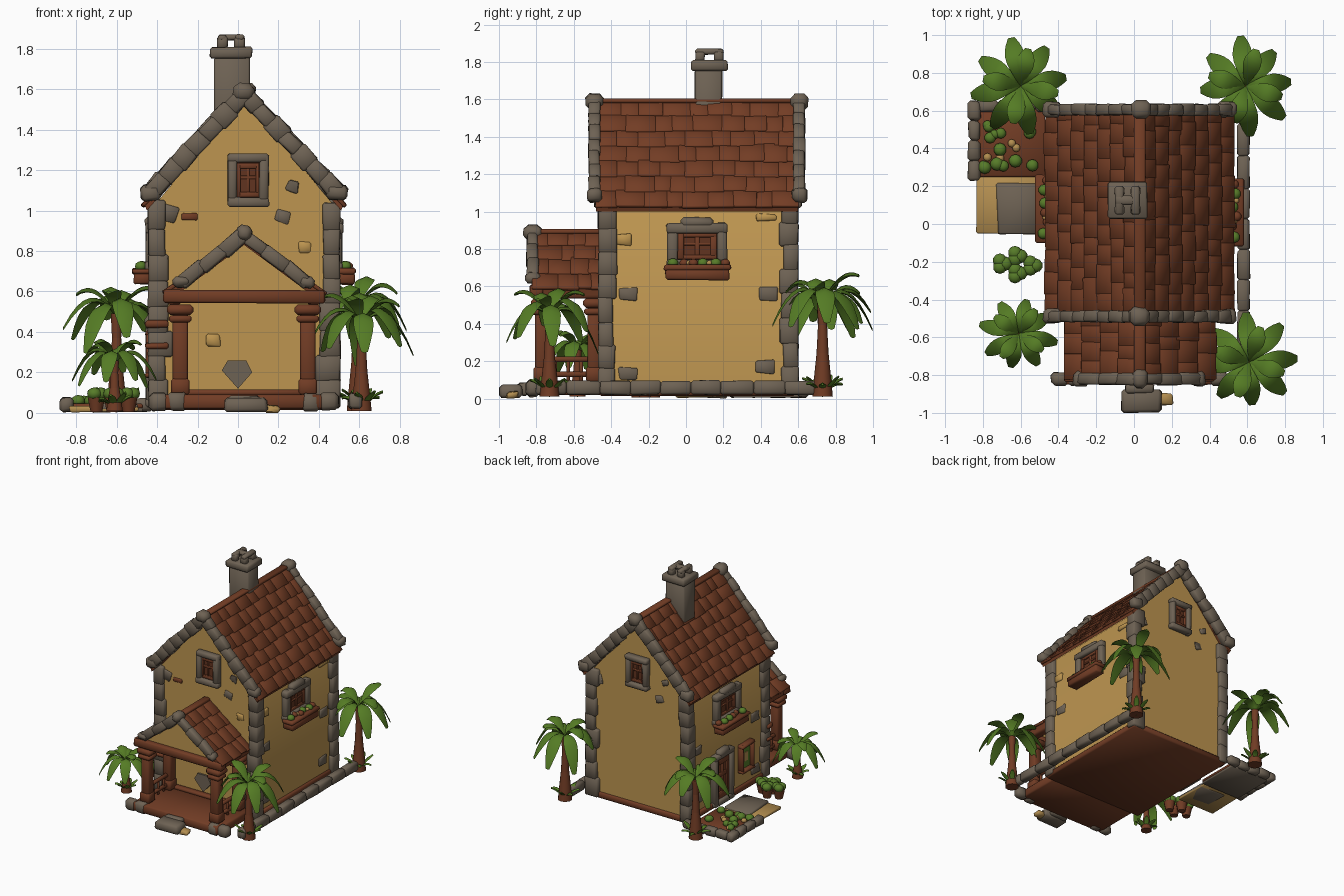
import bpy, bmesh, math, random
from mathutils import Matrix, Vector, Euler

if "Cube" in bpy.data.objects:
    bpy.data.objects.remove(bpy.data.objects["Cube"])

random.seed(4)
CX = 0.03                                   # house centre line


def mat(name, r, g, b):
    m = bpy.data.materials.new(name)
    m.diffuse_color = (r, g, b, 1)
    m.use_nodes = True
    m.node_tree.nodes["Principled BSDF"].inputs["Base Color"].default_value = m.diffuse_color
    return m


PLASTER = mat("plaster", 0.51, 0.30, 0.08)
STONE = mat("stone", 0.155, 0.122, 0.088)
ROOF = mat("roof_tile", 0.17, 0.046, 0.018)
WOOD = mat("wood", 0.165, 0.045, 0.018)
DARK = mat("dark_wood", 0.12, 0.034, 0.014)
LEAF = mat("palm_leaf", 0.09, 0.20, 0.018)
BUSH = mat("bush_green", 0.095, 0.20, 0.022)
SAND = mat("sand", 0.45, 0.27, 0.08)


def finish(bm, name, material):
    bmesh.ops.recalc_face_normals(bm, faces=bm.faces[:])
    me = bpy.data.meshes.new(name)
    bm.to_mesh(me)
    bm.free()
    me.materials.append(material)
    me.shade_smooth()
    me.set_sharp_from_angle(angle=math.radians(52))
    ob = bpy.data.objects.new(name, me)
    bpy.context.collection.objects.link(ob)
    return ob


def block(bm, c, s, rot=(0, 0, 0), bev=0.01, jit=0.0, M=Matrix()):
    """Bevelled box with slightly uneven corners."""
    t = bmesh.new()
    bmesh.ops.create_cube(t, size=1)
    for v in t.verts:
        v.co = Vector([v.co[i] * s[i] + random.uniform(-jit, jit) for i in range(3)])
    if bev:
        bmesh.ops.bevel(t, geom=t.edges[:], offset=min(bev, min(s) * 0.3), segments=1, affect='EDGES')
    t.transform(M @ Matrix.Translation(c) @ Euler(rot).to_matrix().to_4x4())
    tmp = bpy.data.meshes.new("tmp")
    t.to_mesh(tmp)
    t.free()
    bm.from_mesh(tmp)
    bpy.data.meshes.remove(tmp)


def prism(bm, pts, y0, y1):
    a = [bm.verts.new((x, y0, z)) for x, z in pts]
    b = [bm.verts.new((x, y1, z)) for x, z in pts]
    n = len(pts)
    bm.faces.new(a)
    bm.faces.new(b[::-1])
    for i in range(n):
        bm.faces.new((a[i], b[i], b[(i + 1) % n], a[(i + 1) % n]))


def ball(bm, c, r, sz=0.85):
    bmesh.ops.create_icosphere(bm, subdivisions=2, radius=r,
                               matrix=Matrix.Translation(c) @ Matrix.Diagonal((1, 1, sz, 1)))


def single(name, material, *boxes, **kw):
    bm = bmesh.new()
    for c, s in boxes:
        block(bm, c, s, **kw)
    return finish(bm, name, material)


# House body and floor
bm = bmesh.new()
prism(bm, [(-0.41, 0.04), (0.47, 0.04), (0.47, 1.03), (CX, 1.56), (-0.41, 1.03)], -0.44, 0.57)
finish(bm, "house_walls", PLASTER)
single("base_floor", WOOD, ((CX, 0.06, 0.04), (0.92, 1.05, 0.05)))


# Tiled gable roofs: overlapping staggered courses on a thin chevron deck
def roof(name, top, half, drop, y0, y1, rows, cols, t):
    a = math.atan2(drop, half)
    L = math.hypot(drop, half)
    bm = bmesh.new()
    prism(bm, [(CX - half, top - drop), (CX, top), (CX + half, top - drop),
               (CX + half - 0.01, top - drop - t), (CX, top - t * 1.5), (CX - half + 0.01, top - drop - t)], y0, y1)
    w = (y1 - y0) / cols
    for s in (-1, 1):
        d = Vector((s * math.cos(a), 0, -math.sin(a)))
        n = Vector((s * math.sin(a), 0, math.cos(a)))
        for r in range(rows):
            cuts = [y0] + [y0 + (c + 0.5 * (r % 2) + random.uniform(-0.2, 0.2)) * w for c in range(1, cols)] + [y1]
            for ya, yb in zip(cuts, cuts[1:]):
                p = Vector((CX, (ya + yb) / 2, top)) + d * (L * (r + 0.5) / rows) + n * random.uniform(0.0, 0.005)
                block(bm, p, (L / rows * random.uniform(1.05, 1.25), yb - ya + 0.008, 0.02),
                      (random.uniform(-0.03, 0.03), s * (a - 0.05), 0), 0.004, 0.002)
    block(bm, (CX, (y0 + y1) / 2, top + 0.003), (0.06, y1 - y0, 0.025), bev=0.01)
    finish(bm, name, ROOF)


roof("main_roof", 1.59, 0.49, 0.565, -0.48, 0.60, 7, 9, 0.025)
roof("porch_roof", 0.89, 0.39, 0.30, -0.82, -0.44, 4, 4, 0.04)


# Rough stones along the gable edges
def verge(name, y, top, half, drop, n, th, cap):
    a = math.atan2(drop, half)
    bm = bmesh.new()
    for s in (-1, 1):
        for i in range(n):
            f = (i + 0.5) / n
            block(bm, (CX + s * half * f, y, top - drop * f),
                  (math.hypot(half, drop) / n * 1.15, 0.06, th * random.uniform(0.9, 1.15)),
                  (0, s * (a + random.uniform(-0.08, 0.08)), 0), 0.01, 0.005)
        block(bm, (CX + s * half, y, top - drop), (cap, 0.08, cap * 0.8), (0, 0.1 * s, 0), 0.018, 0.008)
    block(bm, (CX, y, top + 0.01), (cap * 1.05, 0.1, cap * 0.95), (0, 0.1, 0), 0.025, 0.008)
    finish(bm, name, STONE)


verge("front_gable_stones", -0.49, 1.575, 0.46, 0.485, 7, 0.085, 0.10)
verge("back_gable_stones", 0.605, 1.575, 0.46, 0.485, 7, 0.085, 0.10)
verge("porch_gable_stones", -0.82, 0.88, 0.31, 0.235, 3, 0.065, 0.075)

# Corner stones
bm = bmesh.new()
for x, sx in ((-0.41, -1), (0.47, 1)):
    for y, sy in ((-0.44, -1), (0.57, 1)):
        z = 0.03
        for i in range(8):
            h = random.uniform(0.115, 0.14)
            w, d = random.choice(((0.10, 0.08), (0.085, 0.10), (0.12, 0.09)))
            block(bm, (x - sx * (w / 2 - 0.035), y - sy * (d / 2 - 0.03), z + h / 2), (w, d, h + 0.012),
                  (0, 0, 0), 0.01, 0.004)
            z += h
finish(bm, "corner_stones", STONE)

# Loose stones set in the plaster
bm = bmesh.new()
for x, z, w, h in ((0.22, 0.97, 0.07, 0.06), (0.27, 1.12, 0.06, 0.05), (-0.34, 0.99, 0.08, 0.08)):
    block(bm, (x, -0.44, z), (w, 0.02, h), (0, 0.3, 0), 0.006, 0.008)
    block(bm, (2 * CX - x, 0.57, z), (w, 0.02, h), (0, 0.3, 0), 0.006, 0.008)
for y, z in ((-0.31, 0.56), (0.44, 0.56), (-0.31, 0.13), (0.42, 0.17)):
    for x in (-0.41, 0.47):
        block(bm, (x, y, z), (0.02, 0.10, 0.07), (0, 0, 0), 0.006, 0.008)
prism(bm, [(-0.08, 0.21), (-0.05, 0.26), (0.04, 0.26), (0.07, 0.20), (0.0, 0.12)], -0.455, -0.43)
finish(bm, "wall_stones", STONE)
single("plaster_lumps", PLASTER, ((0.33, -0.44, 0.82), (0.06, 0.025, 0.06)), ((-0.12, -0.44, 0.36), (0.07, 0.025, 0.06)),
       ((0.47, -0.33, 0.85), (0.025, 0.08, 0.06)), ((0.47, 0.43, 0.97), (0.025, 0.10, 0.04)), jit=0.008)
single("exposed_bricks", WOOD, ((-0.24, -0.44, 0.97), (0.08, 0.016, 0.035)),
       ((-0.40, -0.45, 0.44), (0.115, 0.07, 0.035)), ((-0.40, -0.45, 0.33), (0.115, 0.07, 0.03)), jit=0.005)


# Framed openings; local -y is outward
def opening(name, pos, ang, w, h, b, frame=STONE, pane=DARK, hood=0.0, bars=True):
    M = Matrix.Translation(pos) @ Matrix.Rotation(math.radians(ang), 4, 'Z')
    bm = bmesh.new()
    for s in (-1, 1):
        block(bm, (s * (w - b) / 2, -0.015, 0), (b, 0.06, h), (0, 0, 0), 0.01, 0.004, M)
        block(bm, (0, -0.018, s * (h - b) / 2), (w * 1.03, 0.06, b), (0, 0, 0), 0.01, 0.004, M)
    if hood:
        block(bm, (0, -0.02, h / 2), (w * 0.55, 0.06, hood), (0, 0, 0), 0.02, 0.004, M)
    finish(bm, name + "_frame", frame)
    iw, ih = w - 2 * b, h - 2 * b
    bm = bmesh.new()
    block(bm, (0, 0, 0), (iw + 0.02, 0.03, ih + 0.02), M=M, bev=0)
    finish(bm, name + "_pane", pane)
    bm = bmesh.new()
    if not bars:                             # small painted plate
        block(bm, (0, -0.016, 0), (iw * 0.45, 0.008, ih * 0.4), M=M, bev=0)
        finish(bm, name + "_plate", SAND)
        return
    for s in (-1, 1):
        block(bm, (s * iw * 0.42, -0.012, 0), (iw * 0.16, 0.03, ih), M=M, bev=0.003)
        block(bm, (0, -0.012, s * ih * 0.42), (iw, 0.03, ih * 0.16), M=M, bev=0.003)
    block(bm, (0, -0.012, 0), (iw * 0.12, 0.025, ih), M=M, bev=0.003)
    block(bm, (0, -0.012, ih * 0.08), (iw, 0.025, ih * 0.1), M=M, bev=0.003)
    finish(bm, name + "_bars", WOOD)


opening("front_attic_window", (0.05, -0.44, 1.15), 0, 0.20, 0.26, 0.045)
opening("back_attic_window", (0.03, 0.57, 1.15), 180, 0.20, 0.26, 0.045)
opening("right_window", (0.47, 0.06, 0.815), 90, 0.32, 0.25, 0.055, hood=0.06)
opening("left_window", (-0.41, 0.08, 0.815), -90, 0.32, 0.25, 0.055, hood=0.06)
opening("side_door", (-0.41, 0.14, 0.24), -90, 0.25, 0.42, 0.045, pane=WOOD, hood=0.06)
opening("side_panel", (-0.41, -0.17, 0.29), -90, 0.16, 0.23, 0.025, frame=WOOD, pane=BUSH, bars=False)

# Flower boxes with mixed plants
for side, x, y in (("right", 0.53, 0.06), ("left", -0.47, 0.08)):
    single(side + "_flower_box", WOOD, ((x, y, 0.665), (0.09, 0.34, 0.06)), ((x, y, 0.70), (0.105, 0.36, 0.03)),
           jit=0.004)
    for kind, m, r, ys in (("plants", BUSH, 0.03, (-0.13, 0.03, 0.10)), ("red_flowers", WOOD, 0.026, (-0.07, -0.02, 0.15)),
                           ("pale_flowers", SAND, 0.016, (-0.045, 0.065))):
        bm = bmesh.new()
        for v in ys:
            ball(bm, (x + random.uniform(-0.015, 0.015), y + v, 0.725), r)
        finish(bm, side + "_box_" + kind, m)

# Chimney with small open top
single("chimney", STONE, ((-0.03, 0.12, 1.55), (0.175, 0.145, 0.42)), ((-0.035, 0.125, 1.78), (0.21, 0.195, 0.055)),
       *[((-0.035 + sx * 0.043, 0.125 + sy * 0.05, 1.83), (0.052, 0.05, 0.06)) for sx in (-1, 1) for sy in (-1, 1)],
       ((-0.035, 0.125, 1.855), (0.125, 0.05, 0.03)), ((-0.078, 0.125, 1.855), (0.045, 0.15, 0.03)),
       ((0.008, 0.125, 1.855), (0.045, 0.15, 0.03)), jit=0.003, bev=0.01)

# Porch: floor, posts with capitals, beams, rails, gable infill
single("porch_floor", WOOD, ((CX, -0.64, 0.055), (0.80, 0.42, 0.07)), ((CX, -0.46, 0.10), (0.62, 0.05, 0.03)))
bm = bmesh.new()
for s in (-1, 1):
    x = CX + s * 0.315
    for y in (-0.77, -0.49):
        block(bm, (x, y, 0.30), (0.075, 0.075, 0.46))
        block(bm, (x, y, 0.13), (0.09, 0.09, 0.08))
        block(bm, (x, y, 0.465), (0.11, 0.11, 0.035))
        block(bm, (x, y, 0.51), (0.13, 0.12, 0.05), bev=0.016)
    block(bm, (x + s * 0.03, -0.63, 0.57), (0.07, 0.38, 0.07))
    for z in (0.13, 0.21):
        block(bm, (x, -0.63, z), (0.03, 0.28, 0.03))
    for y in (-0.70, -0.63, -0.56):
        block(bm, (x, y, 0.15), (0.02, 0.02, 0.12))
block(bm, (CX, -0.80, 0.575), (0.80, 0.07, 0.065), jit=0.004)
finish(bm, "porch_timber", WOOD)
bm = bmesh.new()
prism(bm, [(-0.30, 0.59), (0.36, 0.59), (CX, 0.85)], -0.795, -0.77)
finish(bm, "porch_gable_infill", PLASTER)

# Ground stones, step and paving
bm = bmesh.new()
block(bm, (0.04, -0.94, 0.04), (0.21, 0.12, 0.07), jit=0.006, bev=0.015)
block(bm, (CX, -0.87, 0.05), (0.15, 0.05, 0.07), jit=0.006)
for x in (-0.39, -0.30, 0.36, 0.45):
    block(bm, (x, -0.82, 0.055), (0.10, 0.07, 0.09), jit=0.006, bev=0.02)
y = -0.80
while y < 0.55:                              # kerb on the right side
    l = random.uniform(0.13, 0.18)
    if not -0.20 < y + l / 2 < -0.06:
        block(bm, (0.58, y + l / 2, 0.058), (0.065, l + 0.004, 0.075), jit=0.004, bev=0.012)
    y += l
for i in range(4):                           # garden bed border
    block(bm, (-0.845, 0.285 + i * 0.105, 0.04), (0.065, 0.108, 0.07), jit=0.006, bev=0.015)
    block(bm, (-0.77 + i * 0.10, 0.625, 0.04), (0.102, 0.06, 0.07), jit=0.006, bev=0.015)
block(bm, (-0.61, 0.08, 0.028), (0.23, 0.27, 0.045), (0, 0, 0), 0.008, 0.01)
block(bm, (-0.65, 0.43, 0.015), (0.36, 0.36, 0.02))
finish(bm, "ground_stones", STONE)
single("sand_path", SAND, ((-0.665, 0.11, 0.02), (0.34, 0.33, 0.02)), ((0.17, -0.93, 0.02), (0.07, 0.06, 0.03)), jit=0.008)
single("garden_soil", WOOD, ((-0.65, 0.43, 0.033), (0.36, 0.36, 0.025)))

# Garden plants and potted bushes
bm = bmesh.new()
for i in range(14):
    ball(bm, (random.uniform(-0.80, -0.53), random.uniform(0.29, 0.56), 0.06), random.uniform(0.022, 0.036))
pots = ((-0.70, -0.21), (-0.62, -0.26), (-0.62, -0.17), (-0.54, -0.22))
for x, y in pots:
    for k in range(3):
        ball(bm, (x + 0.02 * math.cos(k * 2.1), y + 0.02 * math.sin(k * 2.1), 0.095), 0.037)
finish(bm, "bushes", BUSH)
bm = bmesh.new()
for i in range(5):
    ball(bm, (random.uniform(-0.78, -0.55), random.uniform(0.30, 0.54), 0.055), 0.022)
finish(bm, "pale_blooms", SAND)
bm = bmesh.new()
for x, y in pots:
    bmesh.ops.create_cone(bm, cap_ends=True, segments=10, radius1=0.03, radius2=0.045, depth=0.07,
                          matrix=Matrix.Translation((x, y, 0.04)))
finish(bm, "pots", WOOD)


# Palms: tapered trunk, arching broad fronds, grass tuft
def frond(bm, c, ang, R, W, lift, droop):
    d, side = Vector((math.cos(ang), math.sin(ang), 0)), Vector((-math.sin(ang), math.cos(ang), 0))
    rings, N = [], 8
    for i in range(N + 1):
        t = i / N
        p = Vector(c) + d * (R * t) + Vector((0, 0, R * (lift * t - droop * t * t)))
        w = W * (0.15 + 0.85 * math.sin(math.pi * t ** 1.3 * 0.93))
        rings.append([bm.verts.new(q) for q in (p - side * w, p + Vector((0, 0, 0.3 * w + 0.005)), p + side * w,
                                               p + Vector((0, 0, 0.1 * w - 0.008)))])
    for a, b in zip(rings, rings[1:]):
        for k in range(4):
            bm.faces.new((a[k], a[(k + 1) % 4], b[(k + 1) % 4], b[k]))
    bm.faces.new(rings[0])
    bm.faces.new(rings[-1][::-1])


def palm(name, x, y, h, R):
    bm = bmesh.new()
    k = R / 0.27
    steps = ((0.0, 0.055), (0.15, 0.048), (0.45, 0.032), (0.75, 0.024), (1.0, 0.03))
    for (z, r), (z1, r1) in zip(steps, steps[1:]):
        bmesh.ops.create_cone(bm, cap_ends=True, segments=10, radius1=r * k, radius2=r1 * k, depth=(z1 - z) * h,
                              matrix=Matrix.Translation((x, y, 0.01 + (z + z1) / 2 * h)))
    finish(bm, name + "_trunk", WOOD)
    bm = bmesh.new()
    off = random.uniform(0, 1)
    for i in range(8):
        frond(bm, (x, y, h), off + i * math.tau / 8, R * random.uniform(0.88, 1.02), 0.052 * k,
              random.uniform(1.0, 1.5), random.uniform(1.5, 1.85))
    for i in range(4):
        frond(bm, (x, y, h), off + 0.4 + i * math.tau / 4, R * 0.75, 0.048 * k, 1.6, random.uniform(0.9, 1.4))
    finish(bm, name + "_fronds", LEAF)
    bm = bmesh.new()
    for i in range(7):
        frond(bm, (x, y, 0.015), i * 0.9, 0.11 * k, 0.02, 1.3, random.uniform(0.3, 0.8))
    finish(bm, name + "_grass", LEAF)


palm("front_right_palm", 0.61, -0.73, 0.44, 0.26)
palm("back_right_palm", 0.59, 0.73, 0.52, 0.27)
palm("back_left_palm", -0.60, 0.73, 0.48, 0.27)
palm("front_left_palm", -0.61, -0.58, 0.25, 0.21)
